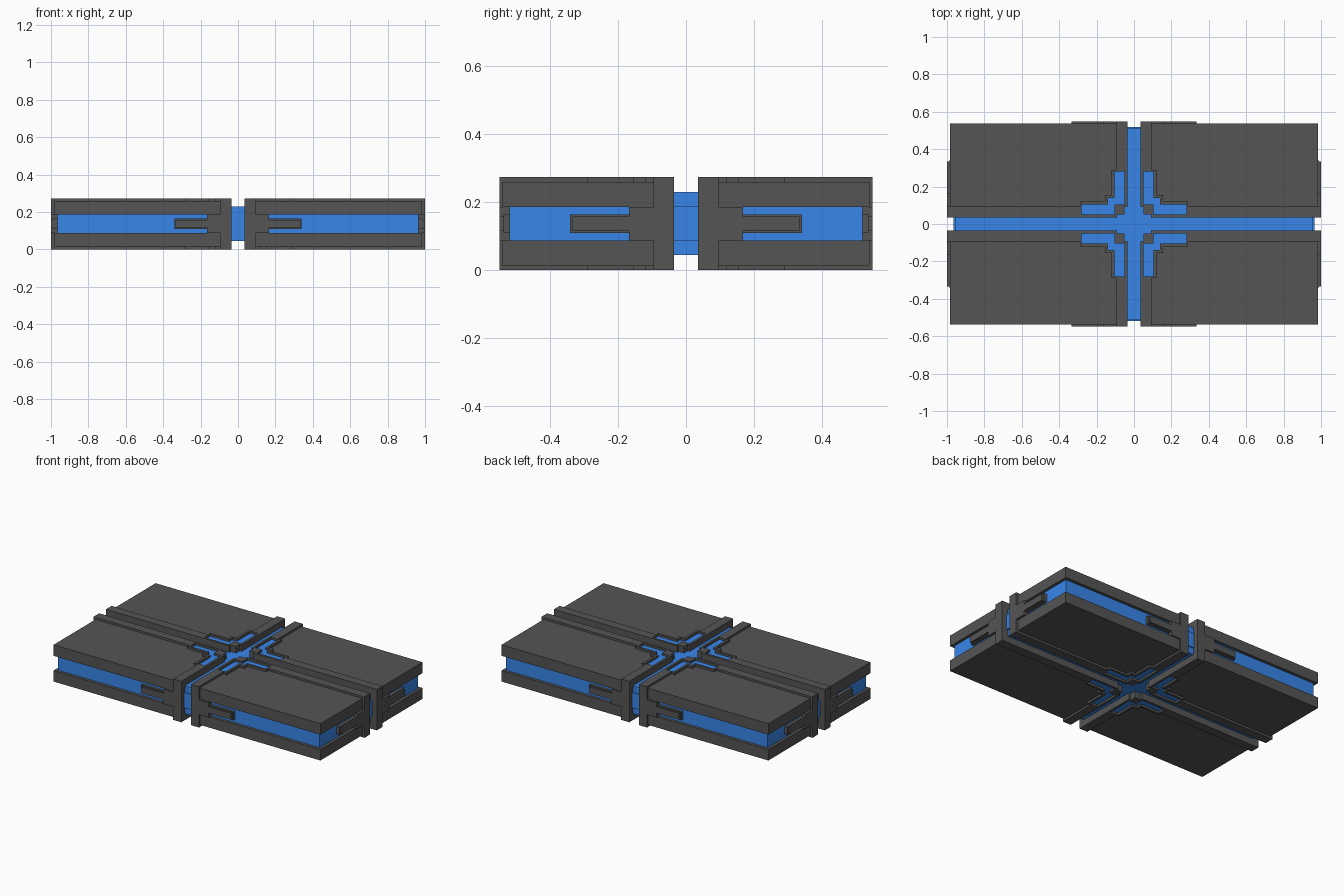
import bpy, bmesh

if "Cube" in bpy.data.objects:
    bpy.data.objects.remove(bpy.data.objects["Cube"])


def material(name, color):
    m = bpy.data.materials.new(name)
    m.diffuse_color = color
    m.use_nodes = True
    m.node_tree.nodes["Principled BSDF"].inputs["Base Color"].default_value = m.diffuse_color
    return m


BLUE = material("blue", (0.04, 0.24, 0.82, 1))
DARK = material("dark_grey", (0.09, 0.09, 0.09, 1))


def add_prism(bm, pts, z0, z1, skip_diagonal=False):
    """Extrude an outline from z0 to z1, optionally open along x = y."""
    lo = [bm.verts.new((x, y, z0)) for x, y in pts]
    hi = [bm.verts.new((x, y, z1)) for x, y in pts]
    bm.faces.new(lo[::-1])
    bm.faces.new(hi)
    n = len(pts)
    for i in range(n):
        j = (i + 1) % n
        if skip_diagonal and pts[i][0] == pts[i][1] and pts[j][0] == pts[j][1]:
            continue
        bm.faces.new((lo[i], lo[j], hi[j], hi[i]))


def rect(x0, x1, y0, y1):
    return [(x0, y0), (x1, y0), (x1, y1), (x0, y1)]


def swap(pts):
    return [(y, x) for x, y in pts][::-1]


def finish(bm, name, mat, mirror=True, merge=False):
    if merge:
        bmesh.ops.remove_doubles(bm, verts=bm.verts, dist=1e-5)
        bmesh.ops.dissolve_limit(bm, angle_limit=0.01, verts=bm.verts, edges=bm.edges)
    bmesh.ops.recalc_face_normals(bm, faces=bm.faces)
    me = bpy.data.meshes.new(name)
    bm.to_mesh(me)
    bm.free()
    me.materials.append(mat)
    ob = bpy.data.objects.new(name, me)
    bpy.context.collection.objects.link(ob)
    if mirror:
        m = ob.modifiers.new("Mirror", 'MIRROR')
        m.use_axis = (True, True, False)
        m.use_mirror_merge = False
    return ob


X, Y, H = 1.0, 0.548, 0.273

# Blue inner core, with a wider middle band seen between the plates
bm = bmesh.new()
add_prism(bm, rect(-0.955, 0.955, -0.51, 0.51), 0.044, 0.229)
add_prism(bm, rect(-0.966, 0.966, -0.518, 0.518), 0.086, 0.187)
finish(bm, "core", BLUE, mirror=False)

# Blue fillings that sit just below the rim of the stepped windows
window = [(.05, .105), (.105, .105), (.105, .05), (.28, .05), (.28, .105),
          (.14, .105), (.14, .14), (.105, .14), (.105, .28), (.05, .28)]
bm = bmesh.new()
add_prism(bm, window, .014, .259)
finish(bm, "window_filling", BLUE)


# Corner frames: two arms meeting on the diagonal around a stepped window
def arm(end):
    return [(.05, .05), (.105, .105), (.105, .05), (.28, .05), (.28, .105),
            (.14, .105), (.14, .14), (.155, .155), (.155, .12), (.29, .12),
            (.29, .095), (end, .095), (end, .035), (.09, .035), (.09, .05)]


bm = bmesh.new()
add_prism(bm, arm(X), 0, H, True)
add_prism(bm, swap(arm(Y)), 0, H, True)
finish(bm, "corner_frame", DARK, merge=True)

# Upper and lower cover plates, cut to follow the frame outline
plate = [(.985, .095), (.985, .538), (.095, .538), (.095, .29), (.12, .29),
         (.12, .155), (.155, .155), (.155, .12), (.29, .12), (.29, .095)]
for name, z0, z1 in (("lower_plate", .014, .087), ("upper_plate", .186, .259)):
    bm = bmesh.new()
    add_prism(bm, plate, z0, z1)
    finish(bm, name, DARK)

# Side brackets with a clip tongue on each outer side
bm = bmesh.new()
for inner, outer, turn in ((.945, X, False), (.50, Y, True)):
    for x1, y0, y1, z0, z1 in ((outer, .09, .167, .087, .186),
                               (outer, .16, .333, .115, .158),
                               (outer - .012, .16, .34, .109, .164)):
        r = rect(inner, x1, y0, y1)
        add_prism(bm, swap(r) if turn else r, z0, z1)
finish(bm, "side_clip", DARK)
